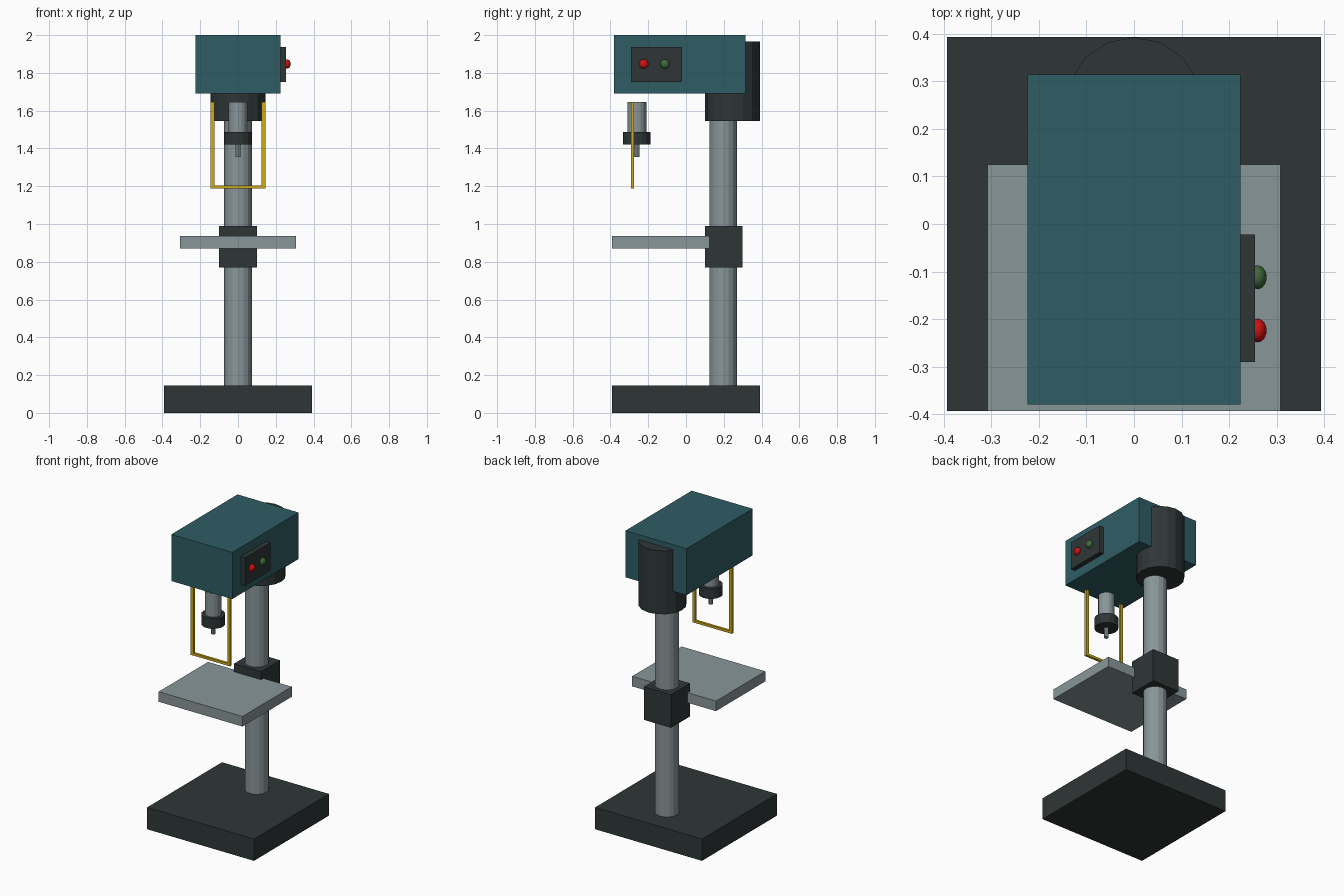
import bpy, bmesh, math
from mathutils import Matrix, Vector

if "Cube" in bpy.data.objects:
    bpy.data.objects.remove(bpy.data.objects["Cube"])


def material(name, rgb):
    m = bpy.data.materials.new(name)
    m.diffuse_color = (*rgb, 1.0)
    m.use_nodes = True
    m.node_tree.nodes["Principled BSDF"].inputs["Base Color"].default_value = m.diffuse_color
    return m


TEAL = material("teal paint", (0.028, 0.108, 0.127))
DARK = material("dark cast iron", (0.028, 0.037, 0.037))
STEEL = material("steel", (0.25, 0.305, 0.32))
YELLOW = material("yellow guard", (0.62, 0.40, 0.01))
RED = material("red button", (0.60, 0.006, 0.006))
GREEN = material("green button", (0.05, 0.14, 0.045))


def finish(name, bm, mat):
    me = bpy.data.meshes.new(name)
    bm.to_mesh(me)
    bm.free()
    me.materials.append(mat)
    ob = bpy.data.objects.new(name, me)
    bpy.context.collection.objects.link(ob)
    return ob


def add_box(bm, lo, hi):
    lo, hi = Vector(lo), Vector(hi)
    mat = Matrix.Translation((lo + hi) / 2) @ Matrix.Diagonal((*(hi - lo), 1))
    bmesh.ops.create_cube(bm, size=1, matrix=mat)


def box(name, lo, hi, mat):
    bm = bmesh.new()
    add_box(bm, lo, hi)
    return finish(name, bm, mat)


def cylinder(name, y, r, z0, z1, mat, sides=16):
    bm = bmesh.new()
    bmesh.ops.create_cone(bm, cap_ends=True, segments=sides, radius1=r, radius2=r,
                          depth=z1 - z0, matrix=Matrix.Translation((0, y, (z0 + z1) / 2)))
    return finish(name, bm, mat)


def button(name, y, mat):
    bm = bmesh.new()
    m = Matrix.Translation((0.26, y, 1.847)) @ Matrix.Diagonal((0.019, 0.025, 0.025, 1))
    m = m @ Matrix.Rotation(math.pi / 2, 4, 'Y')
    bmesh.ops.create_uvsphere(bm, u_segments=16, v_segments=10, radius=1, matrix=m)
    for f in bm.faces:
        f.smooth = True
    return finish(name, bm, mat)


# Base, column and table
box("base", (-0.393, -0.393, 0), (0.393, 0.393, 0.145), DARK)
cylinder("column", 0.198, 0.073, 0.14, 1.75, STEEL)
box("table_clamp", (-0.1, 0.1, 0.77), (0.1, 0.3, 0.99), DARK)
box("work_table", (-0.308, -0.393, 0.87), (0.308, 0.125, 0.937), STEEL)

# Head with its rear collar
box("head", (-0.224, -0.38, 1.69), (0.224, 0.315, 2.0), TEAL)
cylinder("head_collar", 0.247, 0.146, 1.545, 1.967, DARK)

# Spindle
cylinder("quill", -0.26, 0.05, 1.48, 1.645, STEEL)
cylinder("chuck", -0.26, 0.073, 1.42, 1.487, DARK)
cylinder("drill_bit", -0.26, 0.014, 1.355, 1.425, STEEL, 8)

# Guard frame: two uprights and a bottom bar
bm = bmesh.new()
for s in (-1, 1):
    add_box(bm, (s * 0.135 - 0.01, -0.291, 1.187), (s * 0.135 + 0.01, -0.275, 1.645))
add_box(bm, (-0.125, -0.291, 1.187), (0.125, -0.275, 1.203))
finish("guard_frame", bm, YELLOW)

# Control panel and buttons on the right side
box("control_panel", (0.22, -0.29, 1.752), (0.255, -0.022, 1.938), DARK)
button("stop_button", -0.224, RED)
button("start_button", -0.112, GREEN)
